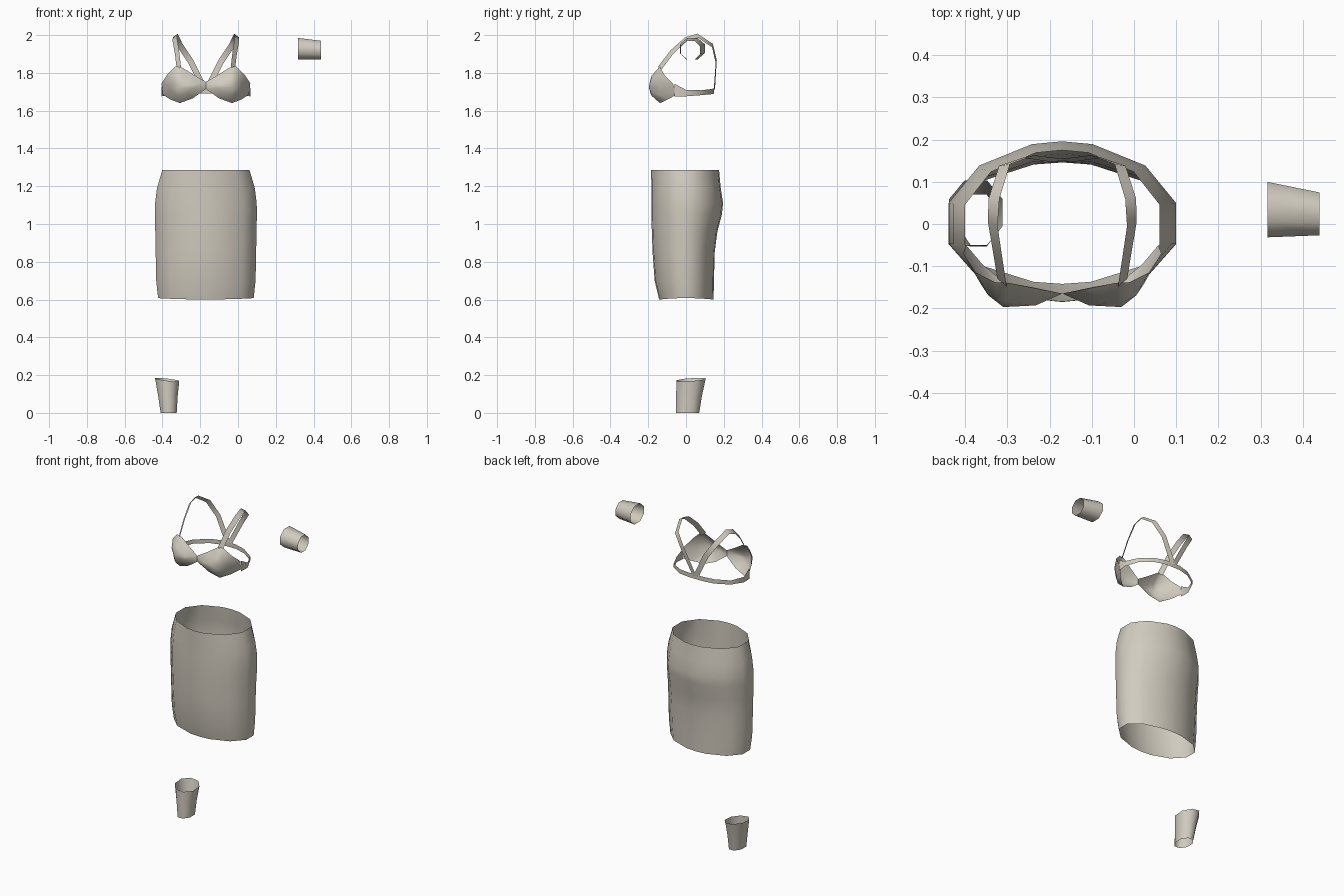
import bpy, math
from mathutils import Vector

if "Cube" in bpy.data.objects:
    bpy.data.objects.remove(bpy.data.objects["Cube"], do_unlink=True)

cloth = bpy.data.materials.new("warm grey cloth")
cloth.use_nodes = True
COLOUR = (0.64, 0.60, 0.52, 1)
cloth.diffuse_color = COLOUR
cloth.node_tree.nodes["Principled BSDF"].inputs["Base Color"].default_value = COLOUR

MID = -0.17  # centre line of the garments


def make(name, verts, faces):
    mesh = bpy.data.meshes.new(name)
    mesh.from_pydata([tuple(v) for v in verts], [], faces)
    mesh.materials.append(cloth)
    mesh.shade_smooth()
    obj = bpy.data.objects.new(name, mesh)
    bpy.context.collection.objects.link(obj)
    return obj


def loft(name, rings, closed=True):
    """Skin a list of rings (or open rows) of equal length."""
    n = len(rings[0])
    faces = []
    for r in range(len(rings) - 1):
        for i in range(n if closed else n - 1):
            j = (i + 1) % n
            faces.append((r * n + i, r * n + j, (r + 1) * n + j, (r + 1) * n + i))
    return make(name, [v for ring in rings for v in ring], faces)


# Skirt: rows of height, half width, front depth, back depth
profile = [
    (0.60, 0.253, 0.142, 0.146), (0.70, 0.263, 0.166, 0.148),
    (0.85, 0.266, 0.177, 0.152), (0.96, 0.268, 0.181, 0.166),
    (1.05, 0.270, 0.183, 0.190), (1.11, 0.269, 0.183, 0.196),
    (1.19, 0.259, 0.183, 0.184), (1.285, 0.231, 0.185, 0.175),
]
angles = sorted([15 + 30 * k for k in range(12)] + [90, 270])
rings = []
for z, half, front, back in profile:
    ring = []
    for a in map(math.radians, angles):
        depth = back if math.sin(a) > 0 else front
        wave = 0.008 * math.cos(a) ** 2 if z == profile[0][0] else 0
        ring.append((MID + half * math.cos(a) / math.cos(math.radians(15)),
                     depth * math.sin(a), z + wave))
    rings.append(ring)
loft("skirt", rings)

# Cups: rim, bulged middle ring and tip, mirrored about the centre line
rim = [Vector(p) for p in [
    (0, -0.165, 1.752), (0.065, -0.152, 1.79), (0.125, -0.14, 1.828),
    (0.16, -0.138, 1.835), (0.205, -0.115, 1.79), (0.235, -0.07, 1.745),
    (0.228, -0.05, 1.685), (0.19, -0.095, 1.66), (0.138, -0.138, 1.64),
    (0.07, -0.15, 1.665), (0, -0.165, 1.715)]]
tip = Vector((0.14, -0.197, 1.725))


def cup(name, side):
    n = len(rim)
    middle = [p.lerp(tip, 0.45) + Vector((0, -0.017, 0)) for p in rim]
    for p in middle:
        p.y = max(p.y, -0.193)
    verts = [Vector((MID + side * p.x, p.y, p.z)) for p in rim + middle + [tip]]
    faces = []
    for i in range(n):
        j = (i + 1) % n
        faces += [(i, j, n + j, n + i), (n + i, n + j, 2 * n)]
    if side < 0:
        faces = [f[::-1] for f in faces]
    make(name, verts, faces)


# Straps: flat ribbons over the shoulder, meeting at the middle of the back
strap_path = [Vector(p) for p in [
    (0.143, -0.139, 1.825), (0.153, -0.075, 1.91), (0.165, 0, 1.978),
    (0.162, 0.06, 1.998), (0.137, 0.14, 1.945), (0.08, 0.16, 1.86),
    (0.005, 0.15, 1.71)]]


def strap(name, side):
    edges = ([], [])
    for i, p in enumerate(strap_path):
        along = strap_path[min(i + 1, len(strap_path) - 1)] - strap_path[max(i - 1, 0)]
        across = along.cross(p - Vector((0, 0, 1.78))).normalized() * 0.016
        for edge, q in zip(edges, (p + across, p - across)):
            edge.append((MID + side * q.x, q.y, q.z))
    loft(name, edges[::side], closed=False)


for label, side in (("left", 1), ("right", -1)):
    cup(label + "_cup", side)
    strap(label + "_strap", side)

# Band round the back: x, y, bottom, top
half_band = [(0.232, -0.06, 1.675, 1.742), (0.236, 0, 1.676, 1.71),
             (0.2, 0.08, 1.682, 1.708), (0.12, 0.132, 1.687, 1.714),
             (0.05, 0.148, 1.69, 1.718)]
band = [(x, y, a, b) for x, y, a, b in half_band]
band += [(-x, y, a, b) for x, y, a, b in reversed(half_band)]
loft("back_band", [[(MID + x, y, a) for x, y, a, b in band],
                   [(MID + x, y, b) for x, y, a, b in band]], closed=False)


# Cuffs: eight-sided open tubes
def oval(place, sides=8):
    return [place(math.cos(t), math.sin(t))
            for t in (2 * math.pi * (k + 0.5) / sides for k in range(sides))]


loft("ankle_cuff", [
    oval(lambda c, s: (-0.367 + 0.046 * c, 0.008 + 0.067 * s, 0)),
    oval(lambda c, s: (-0.371 + 0.056 * c, 0.016 + 0.074 * s, 0.09)),
    oval(lambda c, s: (-0.375 + 0.069 * c, 0.027 + 0.083 * s, 0.176 - 0.008 * c + 0.006 * s))])
loft("wrist_cuff", [
    oval(lambda c, s: (0.317, 0.034 + 0.071 * c, 1.928 + 0.062 * s)),
    oval(lambda c, s: (0.44, 0.024 + 0.055 * c, 1.92 + 0.054 * s))])
